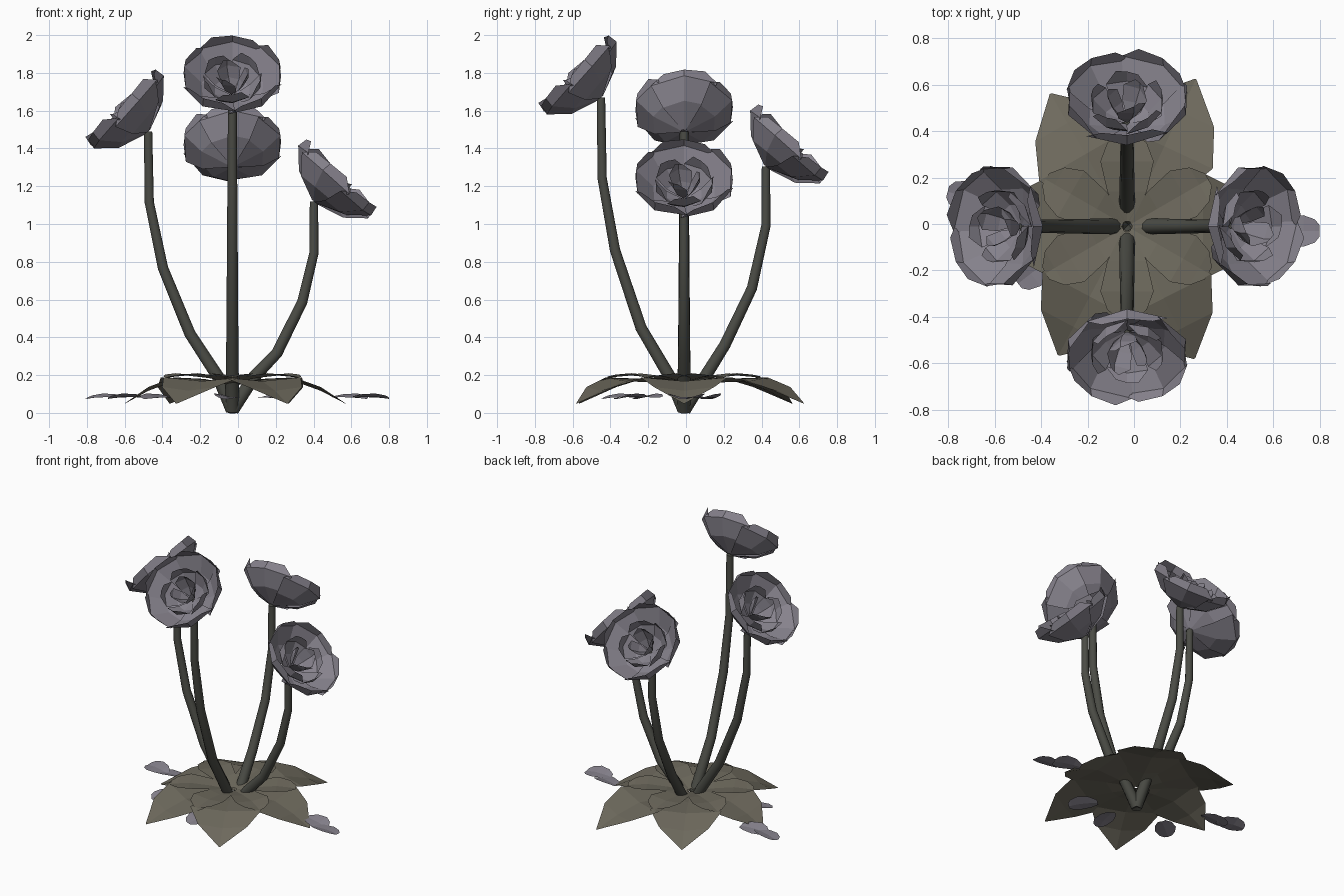
import bpy
from math import cos, sin, radians, pi
from mathutils import Vector

if "Cube" in bpy.data.objects:
    bpy.data.objects.remove(bpy.data.objects["Cube"])

CENTRE = Vector((-0.03, -0.01, 0))


def material(name, rgb):
    m = bpy.data.materials.new(name)
    m.diffuse_color = (*rgb, 1)
    m.use_nodes = True
    m.node_tree.nodes["Principled BSDF"].inputs["Base Color"].default_value = m.diffuse_color
    return m


PETAL = material("dusty_mauve", (0.24, 0.225, 0.265))
LEAF = material("olive_grey", (0.155, 0.143, 0.11))
STEM = material("dark_green_grey", (0.07, 0.072, 0.06))


def add_mesh(name, verts, faces, mat):
    me = bpy.data.meshes.new(name)
    me.from_pydata([tuple(v) for v in verts], [], faces)
    me.validate()
    me.materials.append(mat)
    ob = bpy.data.objects.new(name, me)
    bpy.context.collection.objects.link(ob)
    return ob


def strip_faces(rows, cols, start=0):
    """Quads of a grid of points, row by row."""
    return [(start + i * cols + j, start + i * cols + j + 1,
             start + (i + 1) * cols + j + 1, start + (i + 1) * cols + j)
            for i in range(rows - 1) for j in range(cols - 1)]


def blade(name, origin, angle, profile, mat, stretch=1.0, fold=0.012, roll=0.0):
    """Leaf or loose petal: profile rows are (distance, half width, height)."""
    a = radians(angle)
    out, side = Vector((cos(a), sin(a), 0)), Vector((sin(a), -cos(a), 0))
    verts = []
    for d, w, z in profile:
        for k in (1, 0, -1):
            lift = z - (0 if k else fold * min(1, w / 0.05)) + roll * k * w
            verts.append(origin + out * d * stretch + side * w * k
                         + Vector((0, 0, lift)))
    return add_mesh(name, verts, strip_faces(len(profile), 3), mat)


def stem(name, angle, path, sides=10):
    """Round tapered tube bending outward in a vertical plane."""
    a = radians(angle)
    out, side = Vector((cos(a), sin(a), 0)), Vector((-sin(a), cos(a), 0))
    pts = [CENTRE + out * r + Vector((0, 0, z)) for r, z in path]
    n, verts, faces = len(pts), [], []
    for i, p in enumerate(pts):
        t = (pts[min(i + 1, n - 1)] - pts[max(i - 1, 0)]).normalized()
        nor = t.cross(side)
        rad = 0.037 - 0.014 * i / (n - 1)
        for k in range(sides):
            b = k * 2 * pi / sides
            verts.append(p + side * cos(b) * rad + nor * sin(b) * rad)
    for i in range(n - 1):
        for k in range(sides):
            m, s = (k + 1) % sides, i * sides
            faces.append((s + k, s + m, s + sides + m, s + sides + k))
    faces += [tuple(range(sides - 1, -1, -1)), tuple(range((n - 1) * sides, n * sides))]
    ob = add_mesh(name, verts, faces, STEM)
    for f in ob.data.polygons:
        f.use_smooth = len(f.vertices) == 4
    return pts[-1]


# Petal rings: count, start angle, rows of (radius, height, half angle)
RINGS = [
    (5, 0, [(0.015, 0.0, 36), (0.16, 0.055, 41), (0.25, 0.14, 41), (0.243, 0.19, 25)]),
    (5, 36, [(0.01, 0.02, 30), (0.09, 0.05, 38), (0.145, 0.11, 36), (0.145, 0.165, 18)]),
    (3, 20, [(0.01, 0.03, 30), (0.055, 0.09, 60), (0.08, 0.15, 50), (0.08, 0.185, 15)]),
]


def flower(name, base, angle, size=1.07):
    """Open cup of petals, tipped 45 degrees outward."""
    a = radians(angle)
    axis = Vector((cos(a), sin(a), 1)).normalized()
    up = Vector((-cos(a), -sin(a), 1)).normalized()
    side = axis.cross(up)
    verts, faces = [], []
    for count, first, rows in RINGS:
        for p in range(count):
            start = len(verts)
            mid = radians(first + 360 * p / count)
            for r, h, half in rows:
                for k in (-1, 0, 1):
                    b = mid + k * radians(half)
                    # one edge tucks under the neighbouring petal
                    hh = h + 0.01 * k * min(1, r / 0.1)
                    verts.append(base + (axis * hh + (up * cos(b) + side * sin(b)) * r) * size)
            faces += strip_faces(len(rows), 3, start)
    add_mesh(name, verts, faces, PETAL)


# Four stems with a flower on each
STEMS = {
    "left": (180, [(0, 0.015), (0.075, 0.19), (0.225, 0.42), (0.367, 0.767), (0.44, 1.116), (0.446, 1.49)]),
    "right": (0, [(0, 0.015), (0.115, 0.19), (0.236, 0.317), (0.37, 0.587), (0.432, 0.846), (0.432, 1.12)]),
    "front": (270, [(0, 0.015), (0.075, 0.19), (0.228, 0.45), (0.366, 0.862), (0.434, 1.243), (0.44, 1.67)]),
    "back": (90, [(0, 0.015), (0.11, 0.19), (0.216, 0.36), (0.359, 0.66), (0.433, 0.99), (0.433, 1.305)]),
}
for label, (ang, path) in STEMS.items():
    top = stem(label + "_stem", ang, path)
    flower(label + "_flower", top, ang)

# Six large drooping leaves
BIG = [(0.02, 0.02, 0.155), (0.18, 0.13, 0.18), (0.37, 0.23, 0.188),
       (0.53, 0.16, 0.137), (0.68, 0.004, 0.05)]
for i, (ang, length) in enumerate([(0, 0.60), (65, 0.70), (120, 0.66),
                                   (180, 0.57), (242, 0.63), (297, 0.64)]):
    blade(f"large_leaf_{i + 1}", CENTRE, ang, BIG, LEAF, length / 0.68, fold=0.02)

# Six small leaves lying between them on top
SMALL = [(0.02, 0.02, 0.168), (0.15, 0.085, 0.197), (0.28, 0.115, 0.21),
         (0.36, 0.085, 0.203), (0.405, 0.03, 0.193)]
for i in range(6):
    blade(f"small_leaf_{i + 1}", CENTRE, 30 + 60 * i, SMALL, LEAF)

# Fallen petals around the base: x, y, direction, sideways tilt
LOOSE = [(0.0, 0.025, 0.085), (0.05, 0.055, 0.092), (0.12, 0.068, 0.092),
         (0.17, 0.05, 0.085), (0.19, 0.025, 0.078)]
FALLEN = [(0.61, -0.03, 0, 0.15), (0.50, 0.06, -15, -0.15), (-0.62, 0.09, 165, 0.15),
          (-0.50, 0.10, 185, -0.15), (-0.35, -0.14, 218, 0.15), (0.12, -0.22, 310, -0.15),
          (-0.03, -0.26, 255, 0.15)]
for i, (x, y, ang, roll) in enumerate(FALLEN):
    blade(f"fallen_petal_{i + 1}", Vector((x, y, 0)), ang, LOOSE, PETAL, fold=0.008, roll=roll)
